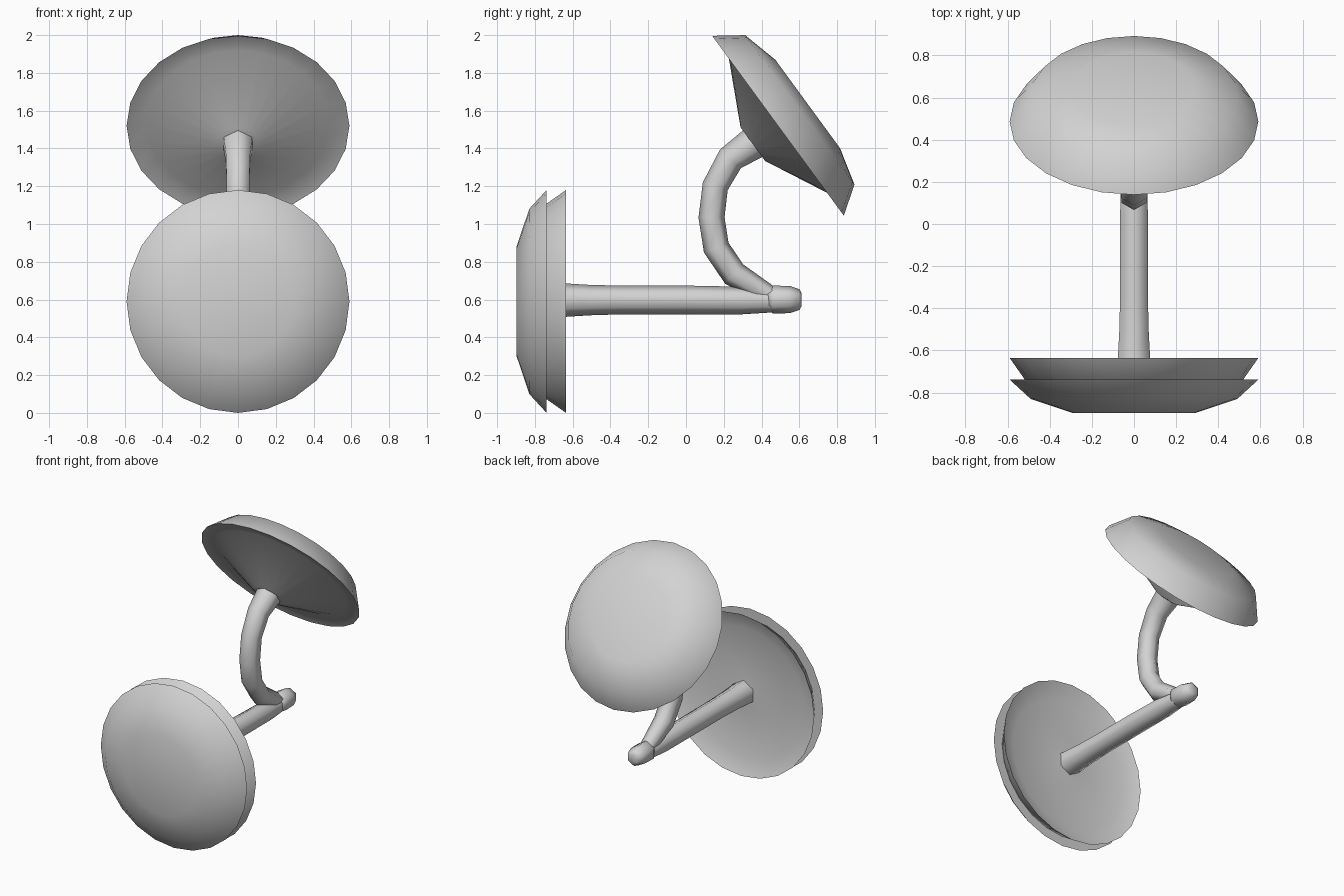
import bpy, bmesh, math
from mathutils import Vector

if "Cube" in bpy.data.objects:
    bpy.data.objects.remove(bpy.data.objects["Cube"])

grey = bpy.data.materials.new("plain grey")
grey.diffuse_color = (0.65, 0.65, 0.65, 1)
grey.use_nodes = True
grey.node_tree.nodes["Principled BSDF"].inputs["Base Color"].default_value = grey.diffuse_color


def loft(name, rings, closed_start=True, closed_end=True, angle=50):
    """Skin a list of equal-length point rings."""
    bm = bmesh.new()
    loops = [[bm.verts.new(p) for p in r] for r in rings]
    n = len(loops[0])
    for a, b in zip(loops, loops[1:]):
        for i in range(n):
            j = (i + 1) % n
            bm.faces.new((a[i], a[j], b[j], b[i]))
    if closed_start:
        bm.faces.new(loops[0][::-1])
    if closed_end:
        bm.faces.new(loops[-1])
    bmesh.ops.recalc_face_normals(bm, faces=bm.faces)
    me = bpy.data.meshes.new(name)
    bm.to_mesh(me)
    bm.free()
    ob = bpy.data.objects.new(name, me)
    bpy.context.collection.objects.link(ob)
    me.materials.append(grey)
    bpy.ops.object.select_all(action='DESELECT')
    ob.select_set(True)
    bpy.context.view_layer.objects.active = ob
    bpy.ops.object.shade_smooth_by_angle(angle=math.radians(angle))
    return ob


def ring(centre, axis, r, n):
    """Circle around an axis lying in the yz plane."""
    axis = Vector(axis).normalized()
    side = Vector((1, 0, 0))
    up = side.cross(axis)
    return [Vector(centre) + r * (side * math.sin(t) + up * math.cos(t))
            for t in (2 * math.pi * i / n for i in range(n))]


def dish(name, centre, axis, profile, n=24):
    """Turned disc: profile of (radius, height along axis)."""
    axis = Vector(axis).normalized()
    return loft(name, [ring(Vector(centre) + axis * h, axis, r, n)
                       for r, h in profile])


def tube(name, path, n=6):
    """Six-sided bar through (y, z, radius) points."""
    pts = [Vector((0, y, z)) for y, z, r in path]
    rings = []
    for i, p in enumerate(pts):
        d = pts[min(i + 1, len(pts) - 1)] - pts[max(i - 1, 0)]
        rings.append(ring(p, d, path[i][2], n))
    return loft(name, rings, angle=62)


# Front disc: outer cap nested over a second, deeper shell with hollow back
dish("front_cap", (0, -0.738, 0.59), (0, -1, 0),
     [(0.29, 0.159), (0.49, 0.092), (0.59, 0), (0.51, 0.005)])
dish("front_backing", (0, -0.635, 0.59), (0, -1, 0),
     [(0.29, 0.19), (0.49, 0.143), (0.59, 0), (0.47, 0.05), (0.08, 0.025)])

# Tilted upper disc with conical underside
dish("upper_disc", (0, 0.487, 1.52), (0, 0.806, 0.59),
     [(0.29, 0.195), (0.49, 0.143), (0.59, 0), (0.48, 0.02), (0.11, -0.165)])

# Straight bar from the front disc
tube("straight_bar", [(-0.67, 0.597, 0.09), (-0.63, 0.597, 0.088),
                      (-0.5, 0.597, 0.08), (-0.33, 0.598, 0.076),
                      (0.0, 0.598, 0.076), (0.3, 0.595, 0.073),
                      (0.46, 0.59, 0.058)])

# Rounded knob at the bar's end
tube("end_knob", [(0.435, 0.598, 0.058), (0.46, 0.6, 0.074),
                  (0.55, 0.6, 0.072), (0.6, 0.6, 0.055), (0.612, 0.6, 0.035)])

# Curved neck rising to the upper disc
tube("curved_neck", [(0.47, 0.6, 0.05), (0.42, 0.635, 0.055),
                     (0.255, 0.735, 0.07), (0.16, 0.875, 0.07),
                     (0.135, 1.035, 0.069), (0.155, 1.2, 0.069),
                     (0.235, 1.345, 0.074), (0.36, 1.43, 0.088)])
